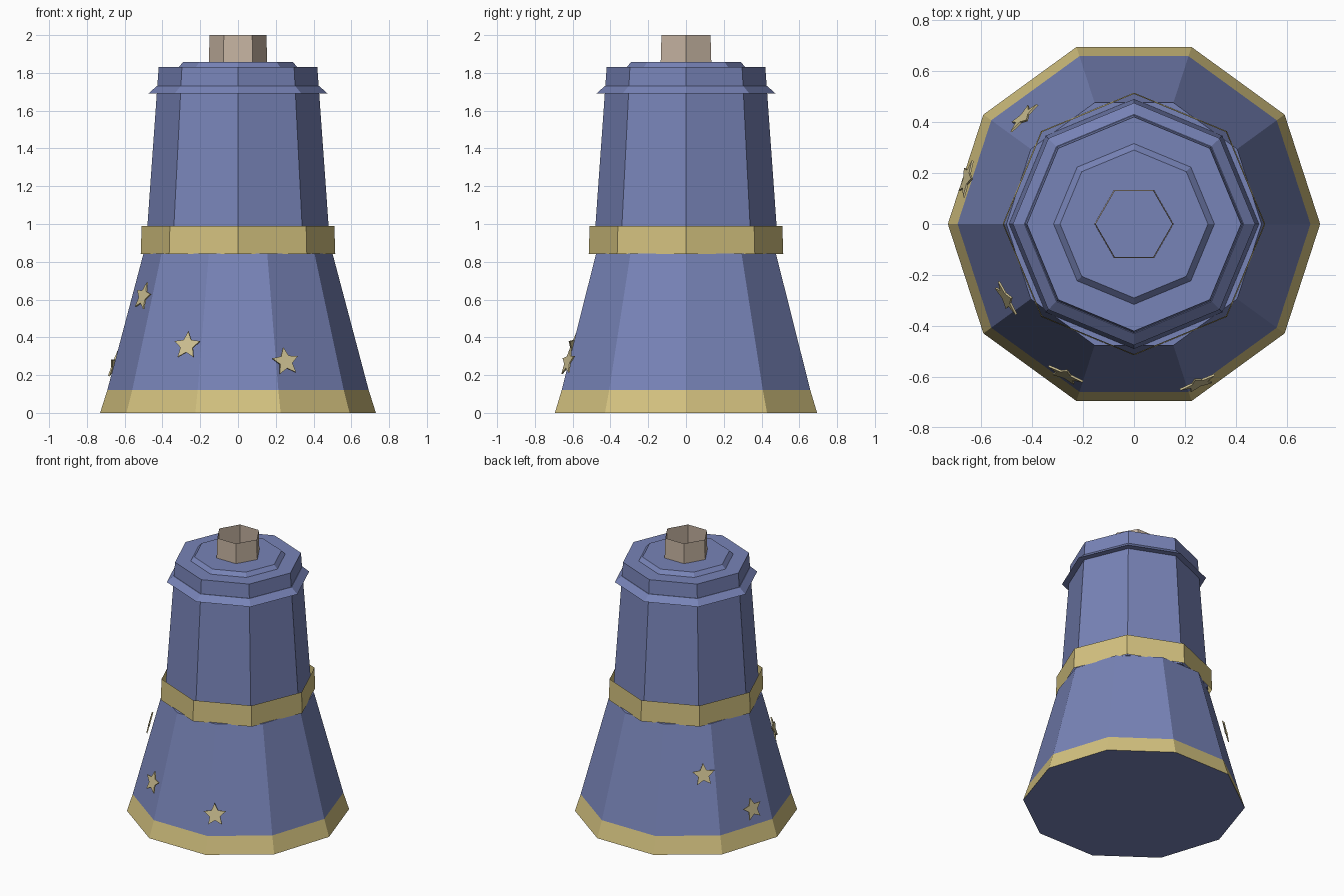
import bpy, bmesh
from math import pi, sin, cos, radians
from mathutils import Matrix, Vector

if "Cube" in bpy.data.objects:
    bpy.data.objects.remove(bpy.data.objects["Cube"])


def material(name, colour):
    m = bpy.data.materials.new(name)
    m.use_nodes = True
    m.diffuse_color = (*colour, 1)
    m.node_tree.nodes["Principled BSDF"].inputs["Base Color"].default_value = (*colour, 1)
    return m


blue = material("dusty blue", (0.187, 0.229, 0.477))
gold = material("muted gold", (0.656, 0.539, 0.214))
tan = material("warm tan", (0.565, 0.456, 0.361))
pale = material("pale gold", (0.62, 0.535, 0.29))


def finish(name, bm, mats):
    mesh = bpy.data.meshes.new(name)
    bmesh.ops.recalc_face_normals(bm, faces=bm.faces)
    bm.to_mesh(mesh)
    bm.free()
    for m in mats:
        mesh.materials.append(m)
    obj = bpy.data.objects.new(name, mesh)
    bpy.context.collection.objects.link(obj)
    return obj


def lathe(name, profile, sides, mats, capped=True):
    """Stack polygon rings given as (radius, height), first corner on +x."""
    bm = bmesh.new()
    rings = [[bm.verts.new((r * cos(2 * pi * i / sides), r * sin(2 * pi * i / sides), z))
              for i in range(sides)] for r, z in profile]
    for low, high in zip(rings, rings[1:]):
        for i in range(sides):
            j = (i + 1) % sides
            bm.faces.new((low[i], low[j], high[j], high[i]))
    if capped:
        bm.faces.new(rings[0][::-1])
        bm.faces.new(rings[-1])
    return finish(name, bm, mats)


# Flared ten-sided skirt with a gold hem
HEM = 0.12
skirt = lathe("skirt", [(0.73, 0), (0.692, HEM), (0.5, 0.845)], 10, [blue, gold])
for face in skirt.data.polygons:
    if 0.01 < face.center.z < HEM:
        face.material_index = 1

# Eight-sided upper body, belt, flared collar and lid
lathe("upper_body", [(0.49, 0.845), (0.42, 1.83)], 8, [blue])
lathe("belt", [(0.515, 0.84), (0.51, 0.99)], 8, [gold], capped=False)
lathe("collar", [(0.425, 1.69), (0.475, 1.69), (0.43, 1.73), (0.42, 1.73)], 8, [blue])
lathe("lid", [(0.32, 1.825), (0.29, 1.857)], 8, [blue])

# Hollow six-sided spout
lathe("spout", [(0.155, 1.85), (0.15, 2.0)], 6, [tan], capped=False)


def star(name, angle, z, roll):
    """Thin five-pointed plate leaning with the flare of the skirt."""
    bm = bmesh.new()
    points = []
    for i in range(10):
        r = 0.037 if i % 2 else 0.078
        a = pi / 2 + i * pi / 5 + radians(roll)
        points.append(bm.verts.new((r * cos(a), r * sin(a), 0)))
    face = bm.faces.new(points)
    made = bmesh.ops.extrude_face_region(bm, geom=[face])["geom"]
    bmesh.ops.translate(bm, vec=(0, 0, 0.008),
                        verts=[v for v in made if isinstance(v, bmesh.types.BMVert)])
    a = radians(angle)
    reach = 0.73 - 0.272 * z + 0.014
    place = (Matrix.Translation(Vector((reach * cos(a), reach * sin(a), z)))
             @ Matrix.Rotation(a + pi / 2, 4, "Z")
             @ Matrix.Rotation(radians(75), 4, "X"))
    bm.transform(place)
    finish(name, bm, [pale])


# Stars scattered around the skirt: angle, height, roll
for n, spot in enumerate([(245.5, 0.355, 0), (292, 0.27, 5), (210, 0.615, -8),
                          (165, 0.25, 5), (136, 0.53, 0)], 1):
    star(f"star_{n}", *spot)
